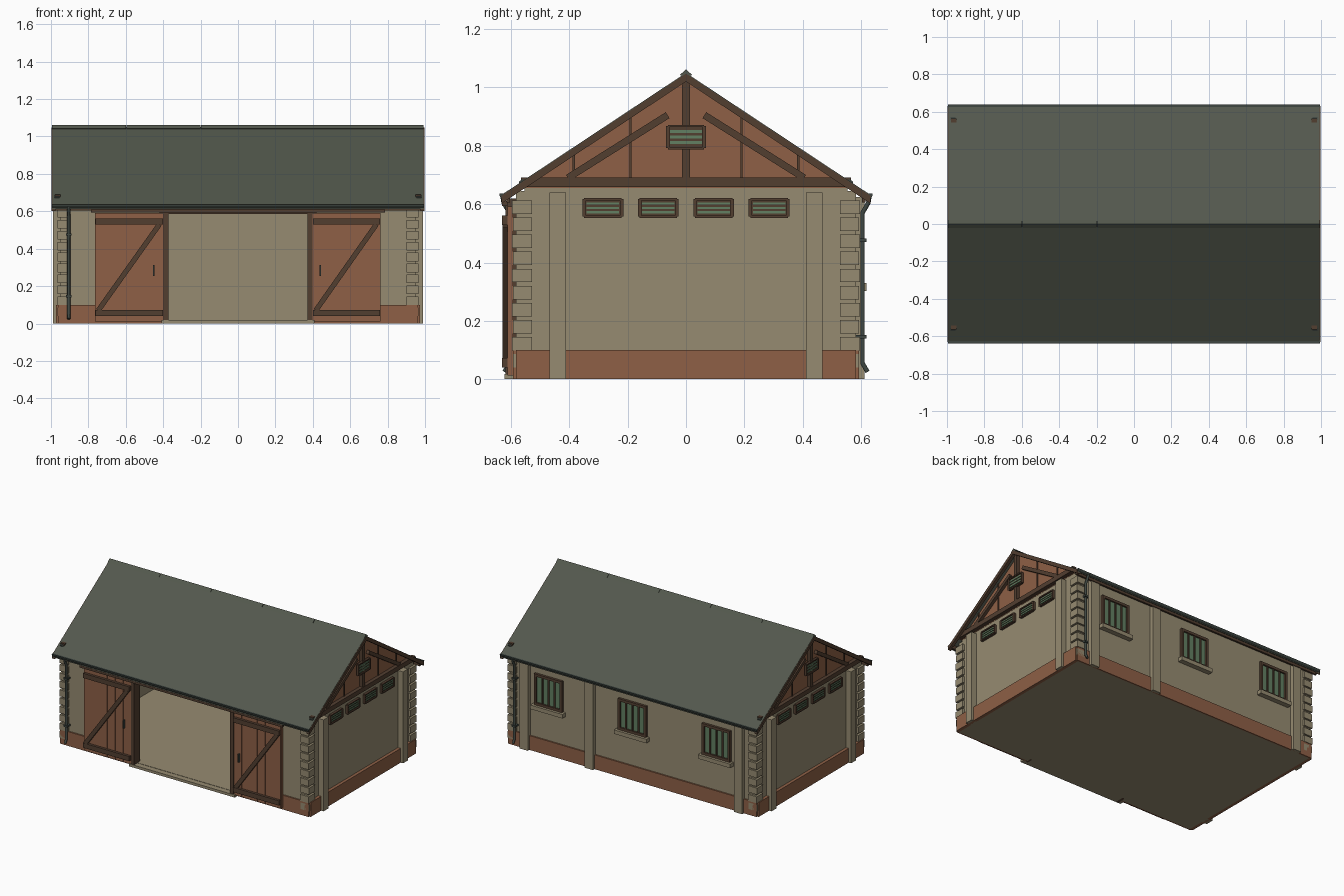
import bpy, bmesh, math
from mathutils import Vector

if "Cube" in bpy.data.objects:
    bpy.data.objects.remove(bpy.data.objects["Cube"])


def lin(c):
    c /= 255
    return c / 12.92 if c <= 0.04045 else ((c + 0.055) / 1.055) ** 2.4


def mat(name, r, g, b):
    m = bpy.data.materials.new(name)
    m.diffuse_color = (lin(r), lin(g), lin(b), 1)
    m.use_nodes = True
    m.node_tree.nodes["Principled BSDF"].inputs["Base Color"].default_value = m.diffuse_color
    return m


PLASTER = mat("beige plaster", 150, 139, 113)
BRICK = mat("red brown wood", 142, 96, 70)
BROWN = mat("dark brown timber", 82, 62, 48)
ROOF = mat("grey green slate", 83, 88, 77)
METAL = mat("dark metal", 62, 70, 65)
GREEN = mat("green glass", 98, 128, 98)


def make(name, bm, m):
    bmesh.ops.recalc_face_normals(bm, faces=bm.faces)
    me = bpy.data.meshes.new(name)
    bm.to_mesh(me)
    bm.free()
    me.materials.append(m)
    ob = bpy.data.objects.new(name, me)
    bpy.context.collection.objects.link(ob)
    return ob


def box(name, x0, x1, y0, y1, z0, z1, m):
    bm = bmesh.new()
    bmesh.ops.create_cube(bm, size=1)
    for v in bm.verts:
        v.co = (x1 if v.co.x > 0 else x0, y1 if v.co.y > 0 else y0, z1 if v.co.z > 0 else z0)
    return make(name, bm, m)


def prism(name, pts, x0, x1, m):
    """Closed (y, z) profile swept along x."""
    bm = bmesh.new()
    a = [bm.verts.new((x0, y, z)) for y, z in pts]
    b = [bm.verts.new((x1, y, z)) for y, z in pts]
    n = len(pts)
    bm.faces.new(a)
    bm.faces.new(b[::-1])
    for i in range(n):
        bm.faces.new((a[i], a[(i + 1) % n], b[(i + 1) % n], b[i]))
    return make(name, bm, m)


def bar(name, p, q, normal, w, d, m):
    """Straight timber from p to q, w wide in its plane and d deep along the normal."""
    p, q, n = Vector(p), Vector(q), Vector(normal)
    side = (q - p).normalized().cross(n)
    bm = bmesh.new()
    bmesh.ops.create_cube(bm, size=1)
    for v in bm.verts:
        s, t, u = v.co
        v.co = p.lerp(q, s + 0.5) + side * t * w + n * u * d
    return make(name, bm, m)


def pipe(name, pts, r, m):
    cu = bpy.data.curves.new(name, 'CURVE')
    cu.dimensions = '3D'
    cu.bevel_depth = r
    cu.bevel_resolution = 1
    cu.use_fill_caps = True
    sp = cu.splines.new('POLY')
    sp.points.add(len(pts) - 1)
    for pt, co in zip(sp.points, pts):
        pt.co = (*co, 1)
    cu.materials.append(m)
    ob = bpy.data.objects.new(name, cu)
    bpy.context.collection.objects.link(ob)


X, Y, T = 0.95, 0.583, 0.03       # outer wall planes and wall thickness
OW, OH = 0.385, 0.585             # door opening half width and height

# Floor, threshold and hollow walls
box("floor", -X, X, -Y, Y, 0, 0.02, PLASTER)
box("threshold", -0.41, 0.41, -0.622, -Y, 0, 0.018, PLASTER)
box("back_wall", -X, X, Y - T, Y, 0, 0.645, PLASTER)
box("front_lintel_wall", -OW, OW, -Y, -Y + T, OH, 0.645, PLASTER)
box("back_plinth", -0.962, 0.962, Y, 0.593, 0, 0.1, BRICK)
for s in (-1, 1):
    a, b = sorted((s * OW, s * X))
    box("front_wall", a, b, -Y, -Y + T, 0, 0.645, PLASTER)
    a, b = sorted((s * 0.395, s * 0.962))
    box("front_plinth", a, b, -0.593, -Y, 0, 0.1, BRICK)
    a, b = sorted((s * X, s * (X - T)))
    box("end_wall", a, b, -Y + T, Y - T, 0, 0.665, PLASTER)
    a, b = sorted((s * X, s * 0.972))
    box("end_plinth", a, b, -Y, Y, 0, 0.1, BRICK)
    # Corner stones
    for t in (-1, 1):
        for i in range(10):
            x0, x1 = sorted((s * 0.9, s * 0.966))
            y0, y1 = sorted((t * 0.527, t * (0.597 if i % 2 else 0.593)))
            z = 0.04 + i * 0.0585
            box("corner_stone", x0, x1, y0, y1, z, z + 0.046, PLASTER)
    # Pilasters on the end walls
    for y in (-0.44, 0.44):
        a, b = sorted((s * X, s * 0.99))
        box("end_pilaster", a, b, y - 0.028, y + 0.028, 0, 0.64, PLASTER)


def louvre(s, x, y, z, w, h):
    """Framed vent on an end wall, facing s along x."""
    def plate(name, d, y0, y1, z0, z1, m):
        a, b = sorted((s * x, s * (x + d)))
        box(name, a, b, y0, y1, z0, z1, m)
    plate("vent_back", 0.008, y - w, y + w, z - h, z + h, BROWN)
    for t in (-1, 1):
        plate("vent_frame", 0.016, y + t * w - 0.006, y + t * w + 0.006, z - h, z + h, BROWN)
        plate("vent_frame", 0.016, y - w, y + w, z + t * h - 0.004, z + t * h + 0.004, BROWN)
    for i in (-1, 0, 1):
        c = z + i * h * 0.5
        plate("vent_slat", 0.013, y - w + 0.008, y + w - 0.008, c - h * 0.13, c + h * 0.13, GREEN)


# Gables: boarded triangle, timber frame and vents
RZ, EY, EZ = 1.05, 0.632, 0.632   # roof ridge height, eave y and z
slope = (RZ - EZ) / EY
top = lambda y: RZ - abs(y) * slope
for s in (-1, 1):
    prism("gable_panel", [(-0.56, 0.655), (0.56, 0.655), (0, RZ - 0.02)], s * 0.93, s * 0.952, BRICK)
    n = (1, 0, 0)
    bar("tie_beam", (s * 0.963, -0.565, 0.675), (s * 0.963, 0.565, 0.675), n, 0.032, 0.03, BROWN)
    bar("king_post", (s * 0.962, 0, 0.69), (s * 0.962, 0, 1.02), n, 0.026, 0.026, BROWN)
    for t in (-1, 1):
        bar("strut", (s * 0.961, t * 0.405, 0.69), (s * 0.961, t * 0.063, 0.905), n, 0.024, 0.024, BROWN)
        for y in (0.19, 0.385):
            bar("batten", (s * 0.953, t * y, 0.69), (s * 0.953, t * y, top(y) - 0.02), n, 0.008, 0.01, BROWN)
    louvre(s, 0.966, 0, 0.83, 0.062, 0.038)
    for y in (-0.285, -0.095, 0.095, 0.285):
        louvre(s, 0.95, y, 0.587, 0.064, 0.03)

# Roof slopes, bargeboards, fascia, gutters
for t in (-1, 1):
    prism("roof_slope", [(0, RZ), (t * EY, EZ), (t * EY, EZ - 0.02), (0, RZ - 0.02)], -0.992, 0.992, ROOF)
    for s in (-1, 1):
        prism("bargeboard", [(0, RZ - 0.003), (t * EY, EZ - 0.003), (t * EY, EZ - 0.03), (0, RZ - 0.03)],
              s * 0.975, s * 0.997, BROWN)
        prism("roof_clip", [(t * y, top(y) + d) for y, d in ((0.557, 0), (0.572, 0), (0.572, 0.006), (0.557, 0.006))],
              s * 0.955, s * 0.98, METAL)
    prism("fascia", [(t * 0.603, 0.605), (t * 0.616, 0.605), (t * 0.616, 0.64), (t * 0.603, 0.645)], -0.985, 0.985, BROWN)
    arc = [(t * (0.626 + 0.014 * math.cos(a)), 0.636 + 0.018 * math.sin(a))
           for a in [-math.pi * i / 6 for i in range(7)]]
    prism("gutter", arc, -0.995, 0.995, METAL)
    # Downpipe, at opposite corners front and back
    x = t * 0.905
    pipe("downpipe", [(x, t * 0.628, 0.625), (x, t * 0.625, 0.605), (x, t * 0.605, 0.57),
                      (x, t * 0.605, 0.055), (x, t * 0.622, 0.025)], 0.009, METAL)
    for z in (0.14, 0.47):
        y0, y1 = sorted((t * Y, t * 0.618))
        box("pipe_bracket", x - 0.014, x + 0.014, y0, y1, z, z + 0.012, METAL)

# Ridge cap in segments
for i in range(5):
    x = -0.995 + i * 0.398
    prism("ridge_cap", [(-0.022, RZ - 0.008), (0, RZ + 0.012), (0.022, RZ - 0.008), (0, RZ - 0.01)],
          x, x + 0.396, ROOF)

# Door frame and sliding track
for s in (-1, 1):
    a, b = sorted((s * 0.372, s * 0.398))
    box("door_post", a, b, -0.618, -Y + T, 0, 0.6, BROWN)
box("door_lintel", -0.42, 0.42, -0.612, -Y + T, OH, 0.62, BROWN)
box("door_track", -0.785, 0.785, -0.63, -0.612, 0.594, 0.61, BROWN)

# Sliding doors, both with the same brace direction
for x0, x1, hx in ((-0.765, -0.398, -0.45), (0.398, 0.762, 0.44)):
    w = (x1 - x0) / 6
    for i in range(6):
        box("door_board", x0 + i * w, x0 + (i + 1) * w - 0.003, -0.612, -0.595, 0.012, 0.592, BRICK)
    box("door_backing", x0, x1, -0.609, -0.593, 0.012, 0.592, BRICK)
    for z in (0.04, 0.528):
        box("door_rail", x0 + 0.004, x1 - 0.004, -0.63, -0.611, z, z + 0.033, BROWN)
    bar("door_brace", (x0 + 0.018, -0.62, 0.07), (x1 - 0.022, -0.62, 0.53), (0, 1, 0), 0.027, 0.017, BROWN)
    box("door_handle", hx - 0.004, hx + 0.004, -0.628, -0.611, 0.255, 0.312, METAL)

# Back pilasters and barred windows
for x in (-0.83, 0.325, 0.83):
    box("back_pilaster", x - 0.032, x + 0.032, Y, 0.611, 0, 0.625, PLASTER)
for x in (-0.65, 0, 0.65):
    box("window_glass", x - 0.1, x + 0.1, Y, 0.589, 0.335, 0.54, GREEN)
    for s in (-1, 1):
        box("window_frame", x + s * 0.1 - 0.009, x + s * 0.1 + 0.009, Y, 0.6, 0.33, 0.548, BROWN)
    for z in (0.33, 0.53):
        box("window_frame", x - 0.1, x + 0.1, Y, 0.6, z, z + 0.018, BROWN)
    for i in (-1, 0, 1):
        box("window_bar", x + i * 0.048 - 0.005, x + i * 0.048 + 0.005, Y, 0.597, 0.34, 0.54, BROWN)
    box("window_sill", x - 0.125, x + 0.125, Y, 0.618, 0.302, 0.33, PLASTER)
